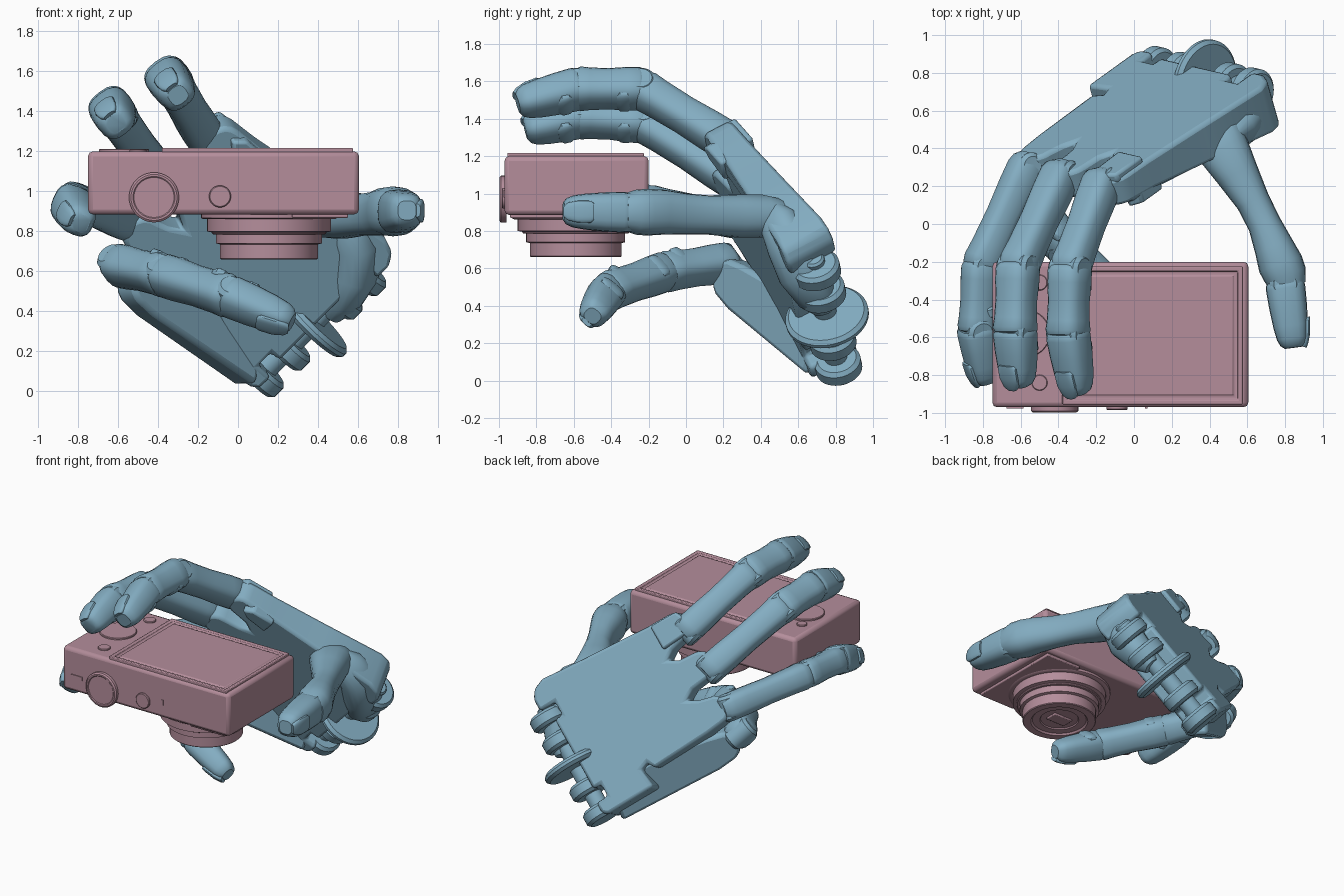
import bpy, bmesh
from math import sin, cos, pi, copysign
from mathutils import Vector, Matrix

if "Cube" in bpy.data.objects:
    bpy.data.objects.remove(bpy.data.objects["Cube"])
V = Vector

def mat(name, c):
    m = bpy.data.materials.new(name)
    m.diffuse_color = (*c, 1)
    m.use_nodes = True
    m.node_tree.nodes["Principled BSDF"].inputs["Base Color"].default_value = m.diffuse_color
    return m
BLUE = mat("blue_shell", (0.23, 0.42, 0.54))
PINK = mat("pink_body", (0.46, 0.27, 0.33))

def finish(name, bm, m, bevel=0, segs=2):
    bmesh.ops.recalc_face_normals(bm, faces=bm.faces)
    me = bpy.data.meshes.new(name)
    bm.to_mesh(me); bm.free()
    me.materials.append(m)
    ob = bpy.data.objects.new(name, me)
    bpy.context.collection.objects.link(ob)
    if bevel:
        b = ob.modifiers.new("bevel", 'BEVEL')
        b.width, b.segments, b.limit_method = bevel, segs, 'ANGLE'
    bpy.ops.object.select_all(action='DESELECT')
    ob.select_set(True)
    bpy.context.view_layer.objects.active = ob
    bpy.ops.object.shade_smooth_by_angle(angle=0.6)
    return ob

def box(name, lo, hi, m, bevel=0, inset=()):
    lo, hi = V(lo), V(hi)
    bm = bmesh.new()
    bmesh.ops.create_cube(bm, size=1, matrix=Matrix.Translation((lo + hi) / 2) @ Matrix.Diagonal((*(hi - lo), 1)))
    bm.normal_update()
    top = max(bm.faces, key=lambda f: f.calc_center_median().z)
    for width, dz in inset:
        bmesh.ops.inset_region(bm, faces=[top], thickness=width, use_even_offset=True)
        bmesh.ops.translate(bm, verts=top.verts, vec=(0, 0, dz))
    return finish(name, bm, m, bevel)

def skin(bm, rings):
    n = len(rings[0])
    for a, b in zip(rings, rings[1:]):
        for i in range(n):
            bm.faces.new((a[i], a[(i+1) % n], b[(i+1) % n], b[i]))
    bm.faces.new(rings[0]); bm.faces.new(rings[-1])

def lathe(name, origin, axis, profile, m, n=40):
    """Closed revolve of (radius, height) points along an axis."""
    q = V(axis).to_track_quat('Z', 'Y')
    bm = bmesh.new()
    skin(bm, [[bm.verts.new(V(origin) + q @ V((r * cos(2*pi*i/n), r * sin(2*pi*i/n), h))) for i in range(n)]
              for r, h in profile])
    return finish(name, bm, m)

def disc(name, c, axis, r, t, m, e=0.012):
    h = t / 2
    return lathe(name, c, axis, [(r-e, -h), (r, -h+e), (r, h-e), (r-e, h)], m)

def loft(name, stations, up, m=BLUE, n=20, sq=.72):
    """Rounded-square tube through (point, half width, half height) stations."""
    bm, rings = bmesh.new(), []
    for k, (p, w, h) in enumerate(stations):
        t = (stations[min(k+1, len(stations)-1)][0] - stations[max(k-1, 0)][0]).normalized()
        s = t.cross(V(up)).normalized()
        u = s.cross(t)
        ring = []
        for i in range(n):
            c, d = cos(2*pi*i/n), sin(2*pi*i/n)
            ring.append(bm.verts.new(p + s*w*copysign(abs(c)**sq, c) + u*h*copysign(abs(d)**sq, d)))
        rings.append(ring)
    skin(bm, rings)
    return finish(name, bm, m)

# ---------------- camera ----------------
box("camera_body", (-.75, -.97, .885), (.605, -.2, 1.2), PINK, .025)
box("screen", (-.38, -.955, 1.18), (.575, -.225, 1.217), PINK, .006,
    [(.024, 0), (.003, -.015), (.02, 0), (.003, .01)])
box("lens_side_plate", (.27, -.94, .868), (.55, -.24, .9), PINK, .006)
lathe("lens", (.155, -.59, 0), (0, 0, 1),
      [(.34, .9), (.34, .868), (.33, .862), (.31, .862), (.31, .80), (.285, .795), (.285, .79), (.28, .785),
       (.265, .785), (.265, .74), (.245, .735), (.245, .665), (.24, .66), (.19, .66), (.18, .672), (.13, .672), (.125, .68)], PINK, 56)
box("lens_window", (.08, -.635, .668), (.23, -.545, .70), PINK, .006)
for i, (x, y, r, h) in enumerate([(-.57, -.58, .125, .025), (-.5, -.84, .042, .02), (-.5, -.31, .042, .02), (-.65, -.42, .035, .02)]):
    disc(f"top_button_{i}", (x, y, 1.2), (0, 0, 1), r, h, PINK, .004)
lathe("side_dial", (-.42, -.96, .97), (0, -1, 0), [(.125, 0), (.125, .03), (.115, .038), (.105, .038), (.10, .034)], PINK)
disc("side_button", (-.09, -.97, .975), (0, 1, 0), .055, .03, PINK, .005)
for i, (x, w, h) in enumerate([(-.63, .045, .013), (.065, .007, .02)]):
    box(f"side_slot_{i}", (x-w, -.976, 1-h), (x+w, -.96, 1+h), PINK)

# ---------------- palm frame: W towards index, A towards fingers, B out of the back ----------------
W = V((.698, -.162, .698)).normalized()
A = V((-.67, -.483, .559)); A = (A - W * A.dot(W)).normalized()
B = A.cross(W)
P0 = V((.02, .93, .12))
def palm(w, a, b=0):
    return P0 + W*w + A*a + B*b

def plate(name, org, w_ax, a_ax, b_ax, outline, t0, t1, length, bevel):
    """Extruded outline, thickness easing from t0 at the wrist to t1 at the knuckles."""
    bm = bmesh.new()
    rings = []
    for lower in (0, 1):
        rings.append([bm.verts.new(org + w_ax*w + a_ax*a
                      - b_ax*lower*(t0 + (t1-t0)*min(max(a/length, 0), 1))) for w, a in outline])
    skin(bm, rings)
    return finish(name, bm, BLUE, bevel)

def tongue(w, a, r):
    return [(w + r*cos(i*pi/8), a + r*sin(i*pi/8)) for i in range(9)]

outline = ([(0, .04), (.03, 0), (.11, 0), (.11, .09), (.2, .09), (.2, .03), (.74, .03), (.74, .09), (.84, .09),
            (.84, -.03), (.93, -.03), (.99, .01), (1.02, .09), (.98, .5), (.945, .9)]
           + tongue(.84, 1.06, .1) + [(.72, .97), (.68, .9), (.64, .97)]
           + tongue(.53, 1.08, .1) + [(.42, .96), (.38, .88), (.34, .95)]
           + tongue(.22, 1.02, .1) + [(.11, .9), (.10, .47), (.16, .44), (.14, .38), (0, .40)])
plate("palm_plate", P0, W, A, B, outline, .29, .16, 1.0, .022)
# raised cap over the index knuckle and the fork cheek on its palm side
plate("index_knuckle_cap", palm(.84, .92, .03), W, A, B, [(-.09, 0), (.09, 0), (.085, .2), (.0, .24), (-.08, .2)], .06, .06, 1, .015)
plate("index_fork", palm(.84, .85, -.05), W, A, B, [(-.03, 0), (.1, 0), (.1, .16), (.05, .22), (0, .16)], .16, .16, 1, .015)

# folded little-finger side of the palm
A2 = V((-.52, -.45, .35)).normalized()
B2 = B*.8 - W*.6
B2 = (B2 - A2*B2.dot(A2)).normalized()
W2 = B2.cross(A2)
plate("little_finger_palm", V((-.06, .72, .225)), W2, A2, B2,
      [(-.15, -.14), (.13, -.1), (.16, .3), (.12, .62)] + tongue(-.01, .69, .115) + [(-.14, .6)], .16, .14, .7, .025)

# wrist discs on a shared pin
for i, (w, r, t) in enumerate([(.06, .125, .1), (.25, .125, .1), (.43, .225, .06), (.62, .13, .1), (.79, .13, .1)]):
    disc(f"wrist_disc_{i}", palm(w, -.03, -.14), W, r, t, BLUE, .02)
disc("wrist_pin", palm(.45, -.02, -.14), W, .06, .85, BLUE)

# ---------------- fingers ----------------
BONE = [(-.1, .6), (-.05, .88), (.02, 1), (.2, 1), (.5, .94), (.8, .97), (.95, 1.02), (1.02, .92), (1.06, .7)]
TIP = [(-.05, .92), (0, 1), (.06, 1.02), (.35, .98), (.65, .9), (.85, .8), (.95, .66), (1, .45)]

def finger(name, joints, up, radii):
    joints = [V(j) for j in joints]
    for k in range(len(joints) - 1):
        p, q, r = joints[k], joints[k+1], radii[k]
        last = k == len(joints) - 2
        part = "distal" if last else ("proximal", "middle")[k]
        loft(f"{name}_{part}", [(p.lerp(q, f), r*s, r*s*(.96 if last else 1)) for f, s in (TIP if last else BONE)], up)
        t = (q - p).normalized()
        side = t.cross(V(up)).normalized()
        u = side.cross(t)
        if k:   # hinge pin and palm-side pads at each joint
            disc(f"{name}_hinge_{k}", p, side, r*.75, r*1.85, BLUE, .02)
            for s in (-.09, .09):
                c = p + t*s - u*r*.72
                loft(f"{name}_pad_{k}", [(c + t*d, r*e, r*.42*e) for d, e in ((-.045, .5), (-.02, .75), (.02, .75), (.045, .5))], up)
        else:
            disc(f"{name}_knuckle", p, side, r*.75, r*1.9, BLUE, .02)
        if last:   # nail
            nail = [(p.lerp(q, f) + u*r*h, r*w, .018) for f, w, h in
                    ((.55, .42, .84), (.6, .55, .83), (.8, .55, .74), (.95, .45, .58), (1, .3, .48))]
            loft(f"{name}_nail", nail, up)

finger("index_finger", [(-.17, .22, 1.28), (-.34, -.24, 1.56), (-.35, -.58, 1.56), (-.3, -.9, 1.48)], (-.6, 0, .8), (.1, .107, .107))
finger("middle_finger", [(-.39, .26, 1.07), (-.615, -.23, 1.385), (-.63, -.57, 1.41), (-.61, -.86, 1.34)], (-.6, 0, .8), (.1, .107, .107))
finger("ring_finger", [(-.57, .31, .85), (-.815, -.22, .95), (-.835, -.56, .935), (-.785, -.84, .84)], (-.9, 0, .4), (.093, .093, .1))
finger("little_finger", [(-.60, .22, .63), (-.37, -.12, .58), (-.04, -.42, .475), (.27, -.5, .345)], (-.25, -.6, -.65), (.1, .1, .098))

# ---------------- thumb ----------------
loft("thumb_mount", [(V(p), w, h) for p, w, h in
     [((.47, .74, .38), .06, .05), ((.52, .7, .45), .11, .09), ((.58, .62, .58), .13, .12), ((.59, .56, .73), .13, .12),
      ((.54, .5, .85), .11, .1), ((.51, .47, .91), .06, .06)]], (1, -.5, 0), sq=.85)
loft("thumb_proximal", [(V(p), w, h) for p, w, h in
     [((.40, .57, .87), .06, .1), ((.42, .51, .87), .1, .14), ((.47, .40, .88), .115, .14), ((.545, .27, .88), .115, .115),
      ((.63, .12, .885), .105, .09), ((.69, 0, .89), .11, .088), ((.74, -.12, .9), .12, .105), ((.775, -.21, .9), .125, .12),
      ((.80, -.27, .9), .12, .115), ((.815, -.33, .9), .1, .095)]], (.9, .3, 0), sq=.85)
finger("thumb", [(.80, -.32, .9), (.845, -.655, .905)], (.8, -.3, 0), (.107,))
